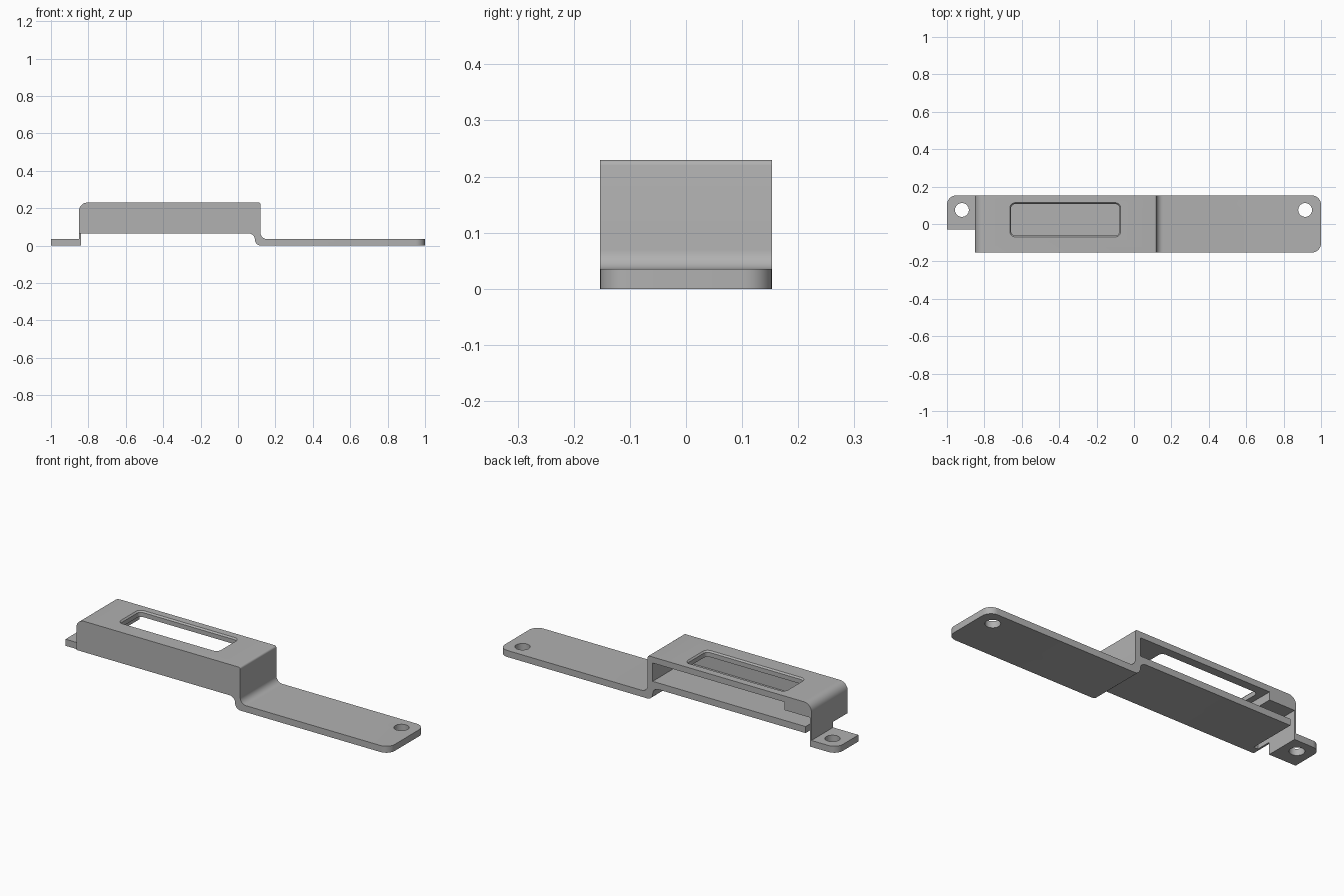
import bpy, bmesh
from math import cos, sin, radians

cube = bpy.data.objects.get("Cube")
if cube:
    bpy.data.objects.remove(cube, do_unlink=True)

HALF = 0.153          # half depth of the bracket
GREY = (0.44, 0.44, 0.44, 1)
metal = bpy.data.materials.new("grey metal")
metal.use_nodes = True
metal.diffuse_color = GREY
metal.node_tree.nodes["Principled BSDF"].inputs["Base Color"].default_value = GREY


def arc(cx, cz, r, start, end, steps=8):
    """Points along a circular arc, angles in degrees."""
    angles = [radians(start + (end - start) * i / steps) for i in range(steps + 1)]
    return [(cx + r * cos(a), cz + r * sin(a)) for a in angles]


def rounded_rect(x0, x1, y0, y1, r):
    return (arc(x1 - r, y1 - r, r, 0, 90) + arc(x0 + r, y1 - r, r, 90, 180)
            + arc(x0 + r, y0 + r, r, 180, 270) + arc(x1 - r, y0 + r, r, 270, 360))


def loft(name, rings, round_edge=None, radius=0.05):
    """Solid through matching rings of points; round_edge picks edges to round."""
    bm = bmesh.new()
    rings = [[bm.verts.new(p) for p in ring] for ring in rings]
    n = len(rings[0])
    for low, high in zip(rings, rings[1:]):
        for i in range(n):
            j = (i + 1) % n
            bm.faces.new((low[i], low[j], high[j], high[i]))
    bm.faces.new(rings[0][::-1])
    bm.faces.new(rings[-1])
    if round_edge:
        edges = [e for e in bm.edges if all(round_edge(v.co) for v in e.verts)
                 and abs(e.verts[0].co.z - e.verts[1].co.z) > 0.01]
        bmesh.ops.bevel(bm, geom=edges, offset=radius, segments=8,
                        profile=0.5, affect='EDGES')
    bmesh.ops.recalc_face_normals(bm, faces=bm.faces)
    mesh = bpy.data.meshes.new(name)
    bm.to_mesh(mesh)
    bm.free()
    mesh.materials.append(metal)
    obj = bpy.data.objects.new(name, mesh)
    bpy.context.collection.objects.link(obj)
    return obj


def side_profile(name, points, y0, y1, **kw):
    return loft(name, [[(x, y, z) for x, z in points] for y in (y0, y1)], **kw)


def plan(points, z):
    return [(x, y, z) for x, y in points]


def cut(target, cutter):
    cutter.hide_render = True
    mod = target.modifiers.new("cut", 'BOOLEAN')
    mod.operation, mod.solver, mod.object = 'DIFFERENCE', 'EXACT', cutter
    bpy.context.view_layer.objects.active = target
    bpy.ops.object.modifier_apply(modifier=mod.name)
    bpy.data.objects.remove(cutter, do_unlink=True)


def screw_hole(target, x):
    circle = arc(x, 0.075, 0.037, 0, 352.5, 47)
    cut(target, loft("hole_cutter", [plan(circle, -0.05), plan(circle, 0.055)]))


# Housing and long flange share one side outline with a stepped bend
outline = ([(-0.85, 0.065)]
           + arc(0.0575, 0.0325, 0.0325, 90, 0)
           + arc(0.1225, 0.0325, 0.0325, 180, 270)[1:]
           + [(1, 0), (1, 0.035)]
           + arc(0.155, 0.07, 0.035, 270, 180)
           + arc(0.11, 0.22, 0.01, 0, 90, 4)
           + arc(-0.805, 0.185, 0.045, 90, 180))
housing = side_profile("housing_and_flange", outline, -HALF, HALF,
                       round_edge=lambda p: p.x > 0.999)

# Cavity open at the back, with a thick block left under one end of the roof
cavity = [(-0.84, 0.1), (0.09, 0.1), (0.09, 0.198),
          (-0.69, 0.198), (-0.69, 0.155), (-0.84, 0.155)]
cut(housing, side_profile("cavity_cutter", cavity, -0.123, 0.2))

# Relief slot between the floor and the end wall
slot = [(-0.84, 0.03), (-0.815, 0.03), (-0.815, 0.12), (-0.84, 0.12)]
cut(housing, side_profile("slot_cutter", slot, -0.11, 0.2))

# Roof window with a softened rim
inner = rounded_rect(-0.657, -0.078, -0.062, 0.107, 0.022)
rim = rounded_rect(-0.665, -0.07, -0.07, 0.115, 0.03)
cut(housing, loft("window_cutter", [plan(inner, 0.15), plan(inner, 0.222),
                                    plan(rim, 0.231), plan(rim, 0.26)]))
screw_hole(housing, 0.915)

# Short mounting tab with its thin upright leg
tab_outline = [(-1, 0), (-0.84, 0), (-0.84, 0.065),
               (-0.85, 0.065), (-0.85, 0.035), (-1, 0.035)]
tab = side_profile("mounting_tab", tab_outline, -0.03, HALF,
                   round_edge=lambda p: p.x < -0.999 and p.y > 0.1)
screw_hole(tab, -0.92)

# Smooth the bends, keep the folds sharp
bpy.ops.object.select_all(action='DESELECT')
for obj in (housing, tab):
    obj.select_set(True)
bpy.context.view_layer.objects.active = housing
bpy.ops.object.shade_smooth_by_angle(angle=radians(30))
